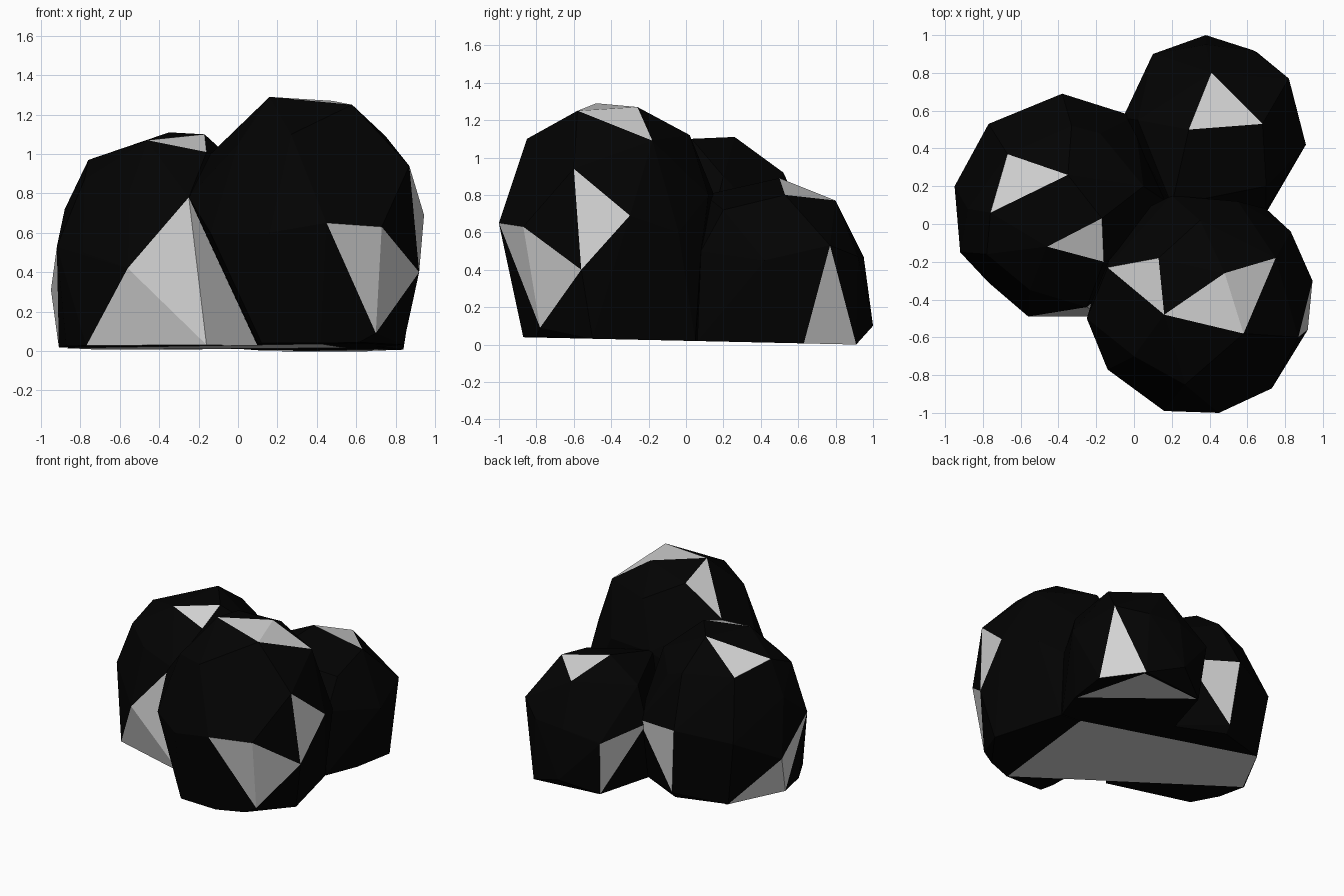
import bpy
import bmesh
from mathutils import Vector

default_cube = bpy.data.objects.get("Cube")
if default_cube:
    bpy.data.objects.remove(default_cube, do_unlink=True)


def make_material(name, level):
    material = bpy.data.materials.new(name)
    material.use_nodes = True
    color = (level, level, level, 1)
    material.diffuse_color = color
    shader = material.node_tree.nodes["Principled BSDF"]
    shader.inputs["Base Color"].default_value = color
    shader.inputs["Roughness"].default_value = 0.9
    return material


coal_black = make_material("coal black", 0.0008)
pale_grey = make_material("pale grey", 0.66)


def ground(x, y):
    """A point on the slightly tilted underside."""
    return (x, y, 0.02 - 0.022 * y)


def facet_triangles(facet):
    """A facet is a triangle, or a fan of triangles around its last corner."""
    return [(facet[i], facet[i + 1], facet[-1]) for i in range(len(facet) - 2)]


def add_object(name, bm):
    mesh = bpy.data.meshes.new(name)
    bm.to_mesh(mesh)
    bm.free()
    mesh.materials.append(coal_black)
    mesh.materials.append(pale_grey)
    lump = bpy.data.objects.new(name, mesh)
    bpy.context.collection.objects.link(lump)


def build_lump(name, centre, facets, body):
    """Chisel a convex rock whose pale facets stay on its surface."""
    centre = Vector(centre)
    triangles = [[Vector(p) for p in tri] for f in facets for tri in facet_triangles(f)]
    corners = {tuple(p) for f in facets for p in f}
    points = [Vector(p) for p in corners]
    for p in body:
        p = Vector(p)
        # Keep the dark corners behind every pale facet
        for a, b, c in triangles:
            normal = (b - a).cross(c - a).normalized()
            if normal.dot(a - centre) < 0:
                normal.negate()
            overshoot = normal.dot(p - a) + 0.008
            if overshoot > 0:
                p -= normal * overshoot
        p.z = max(p.z, ground(p.x, p.y)[2])
        points.append(p)
    bm = bmesh.new()
    for p in points:
        bm.verts.new(p)
    hull = bmesh.ops.convex_hull(bm, input=bm.verts[:])
    spare = {v for v in hull["geom_interior"] if isinstance(v, bmesh.types.BMVert)}
    bmesh.ops.delete(bm, geom=list(spare), context="VERTS")
    bmesh.ops.recalc_face_normals(bm, faces=bm.faces[:])
    # Faces lying wholly on a facet's corners are pale
    groups = [[Vector(p) for p in f] for f in facets]
    for face in bm.faces:
        for group in groups:
            if all(min((v.co - p).length for p in group) < 0.001 for v in face.verts):
                face.material_index = 1
    add_object(name, bm)


# Tall front lump
peak = (0.16, -0.48, 1.29)
side_low = (0.92, -0.56, 0.40)
build_lump(
    "front_lump", (0.35, -0.4, 0.6),
    [
        [peak, (0.48, -0.26, 1.27), (0.75, -0.18, 1.09), (0.58, -0.58, 1.25)],
        [peak, (0.13, -0.18, 1.22), (-0.14, -0.23, 1.0)],
        [(0.45, -1.0, 0.65), (0.73, -0.87, 0.63), side_low, (0.7, -0.78, 0.09)],
        [(0.87, -0.6, 0.94), (0.945, -0.3, 0.69), side_low],
    ],
    [
        (0.27, -0.85, 1.1), (0.0, -0.7, 1.05), (-0.25, -0.5, 0.78),
        (-0.14, -0.77, 0.6), (0.16, -0.99, 0.6), (0.83, -0.04, 0.6),
        (0.35, 0.02, 1.12), (0.55, 0.12, 0.8), (0.7, 0.08, 0.5),
        (0.2, 0.15, 0.8), (-0.1, 0.0, 0.6),
        ground(0.1, -0.75), ground(0.12, -0.86), ground(0.42, -0.87),
        ground(0.63, -0.83), ground(0.84, -0.5), ground(0.7, 0.05),
        ground(0.1, 0.1),
    ],
)

# Broad side lump
edge_mid = (-0.95, 0.2, 0.31)
edge_foot = ground(-0.91, 0.1)
toe = ground(-0.16, -0.49)
brow = (-0.25, -0.44, 0.78)
build_lump(
    "side_lump", (-0.4, 0.1, 0.5),
    [
        [(-0.35, 0.26, 1.11), (-0.67, 0.37, 0.92), (-0.76, 0.06, 0.97)],
        [(-0.46, -0.12, 1.07), (-0.17, 0.03, 1.1), (-0.16, -0.2, 1.01)],
        [ground(-0.77, -0.31), (-0.56, -0.49, 0.42), brow, toe],
        [brow, ground(0.17, -0.1), toe],
        [(-0.92, -0.15, 0.53), edge_mid, edge_foot],
        [edge_mid, ground(-0.7, 0.49), edge_foot],
        [(-0.38, 0.69, 0.56), (0.0, 0.57, 0.5), (-0.33, 0.64, 0.06)],
    ],
    [
        (-0.77, 0.53, 0.5), (-0.33, 0.52, 0.92), (-0.88, 0.08, 0.72),
        (-0.78, -0.16, 0.87), (-0.55, -0.35, 0.82), (-0.79, -0.27, 0.5),
        (-0.18, 0.48, 0.86), (0.05, 0.2, 0.9), (0.2, 0.1, 0.5),
        ground(0.06, 0.42), ground(-0.33, 0.6), ground(-0.9, -0.12),
    ],
)

# Low back lump
build_lump(
    "back_lump", (0.45, 0.5, 0.4),
    [
        [(0.41, 0.8, 0.77), (0.68, 0.53, 0.8), (0.29, 0.5, 0.89)],
        [(0.82, 0.77, 0.53), ground(0.84, 0.63), ground(0.65, 0.91)],
        [(0.1, 0.9, 0.41), ground(0.13, 0.85), (-0.06, 0.56, 0.48)],
    ],
    [
        (0.91, 0.42, 0.45), (0.63, 0.92, 0.47), (0.38, 0.95, 0.47),
        (0.38, 1.0, 0.1), (0.11, 0.9, 0.42), (0.02, 0.55, 0.75),
        (0.7, 0.08, 0.5), (0.7, 0.2, 0.72), (0.2, 0.1, 0.8),
        ground(0.79, 0.31), ground(0.7, 0.06), ground(0.0, 0.43),
        ground(0.1, 0.1),
    ],
)


# Thin pale patches on the underside
def add_patch(name, outline):
    bm = bmesh.new()
    drop = Vector((0, 0, -0.003))
    face = bm.faces.new([bm.verts.new(Vector(ground(x, y)) + drop) for x, y in outline])
    face.normal_update()
    if face.normal.z > 0:
        face.normal_flip()
    face.material_index = 1
    add_object(name, bm)


add_patch("main_underside_patch", [(0.42, -0.86), (0.55, 0.08), (-0.69, 0.5), (-0.9, 0.1)])
add_patch("back_underside_patch", [(0.65, 0.89), (0.78, 0.32), (0.15, 0.85)])
